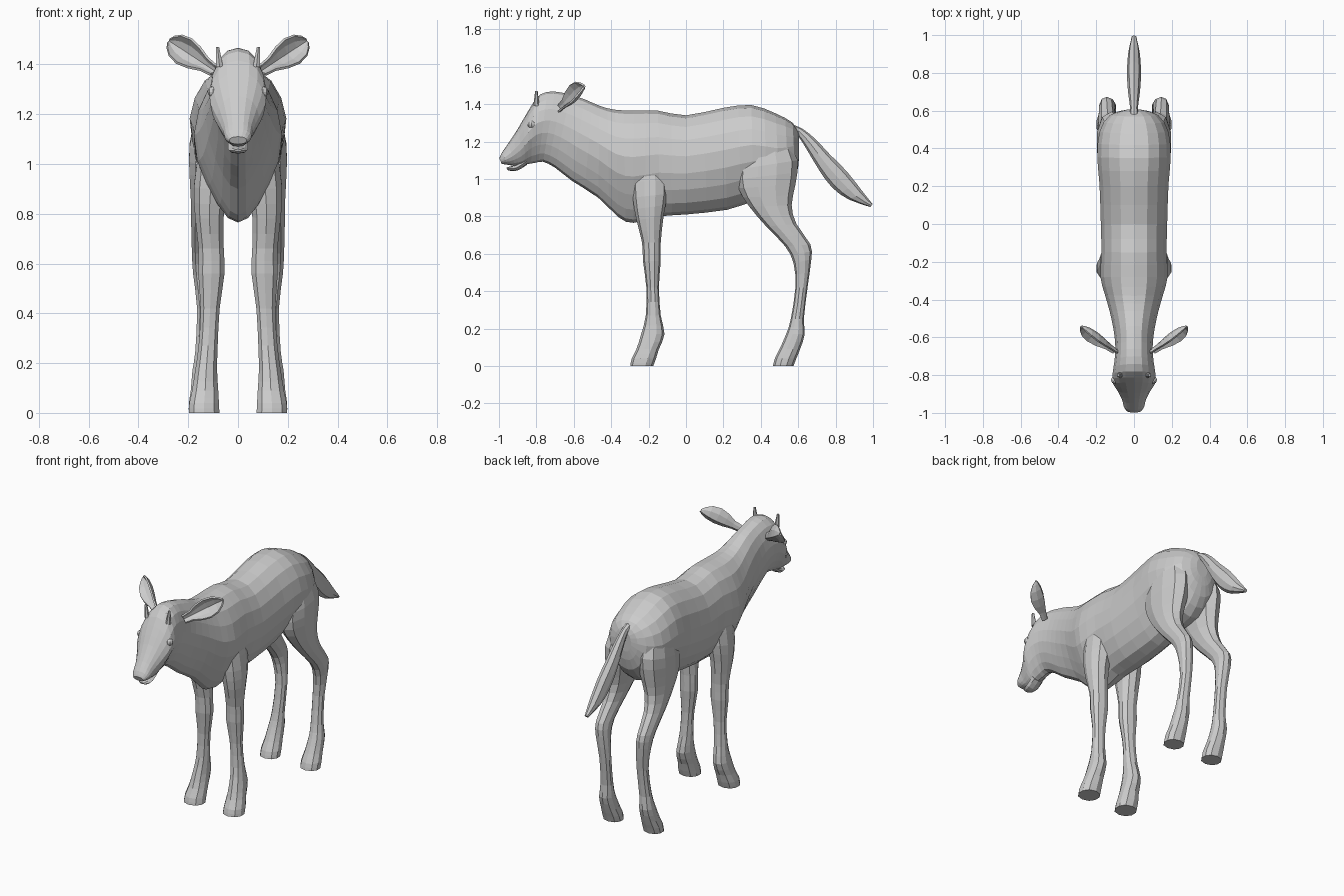
import bpy, bmesh
from math import sin, cos, pi, copysign
from mathutils import Vector


def spline(rows, n):
    """Catmull-Rom refinement of a table of cross-sections."""
    out = []
    for i in range(len(rows) - 1):
        a, b, c, d = (rows[max(0, min(len(rows) - 1, i + k))] for k in (-1, 0, 1, 2))
        for s in range(n):
            t = s / n
            out.append([0.5 * (2*q + (r - p)*t + (2*p - 5*q + 4*r - v)*t*t + (3*q - p - 3*r + v)*t**3)
                        for p, q, r, v in zip(a, b, c, d)])
    return out + [list(rows[-1])]


def finish(bm, name):
    bmesh.ops.recalc_face_normals(bm, faces=bm.faces)
    me = bpy.data.meshes.new(name)
    bm.to_mesh(me)
    bm.free()
    ob = bpy.data.objects.new(name, me)
    bpy.context.collection.objects.link(ob)
    return ob


def loft(name, rows, sides, n=2, power=1.0, side=1):
    """Rows: y, z of one edge, y, z of the opposite edge, x centre, half width, pinch of second edge."""
    bm = bmesh.new()
    rings = []
    for y1, z1, y2, z2, x, w, pinch in spline(rows, n):
        ring = []
        for k in range(sides):
            a = 2 * pi * k / sides
            c, s = cos(a), sin(a)
            s = copysign(abs(s) ** power, s)
            f = (1 - c) / 2
            px = side * (x + w * s * (1 - pinch * max(0, -c)))
            ring.append(bm.verts.new((px, y1 + (y2 - y1) * f, z1 + (z2 - z1) * f)))
        rings.append(ring)
    for r, q in zip(rings, rings[1:]):
        for k in range(sides):
            j = (k + 1) % sides
            bm.faces.new((r[k], r[j], q[j], q[k]))
    bm.faces.new(rings[0])
    bm.faces.new(rings[-1][::-1])
    return finish(bm, name)


# Trunk, neck and head: top y z, bottom y z, half width, belly pinch
trunk = [
    (.605, 1.24, .605, 1.12, .04, 0), (.57, 1.30, .585, 1.0, .13, .2),
    (.48, 1.35, .50, .90, .185, .3), (.35, 1.395, .36, .88, .197, .3),
    (.20, 1.38, .22, .835, .185, .2), (0, 1.34, 0, .81, .178, .1),
    (-.15, 1.365, -.14, .80, .175, .2), (-.28, 1.365, -.28, .765, .18, .45),
    (-.38, 1.37, -.36, .795, .157, .5), (-.46, 1.39, -.47, .90, .13, .4),
    (-.54, 1.425, -.61, .99, .108, .3), (-.62, 1.45, -.70, 1.06, .10, .2),
    (-.70, 1.467, -.765, 1.092, .105, .3), (-.78, 1.452, -.81, 1.085, .115, .4),
    (-.84, 1.37, -.845, 1.08, .114, .45), (-.895, 1.275, -.875, 1.07, .086, .3),
    (-.95, 1.19, -.915, 1.07, .062, .2), (-.985, 1.14, -.95, 1.075, .054, .1),
    (-.998, 1.11, -.985, 1.08, .035, 0)]
body = loft("body", [(a, b, c, d, 0, w, p) for a, b, c, d, w, p in trunk], 18, power=.88)

# Legs: front edge y z, back edge y z, x centre, half width
hind = [
    (.32, 1.20, .54, 1.22, .10, .07), (.275, 1.05, .597, 1.10, .115, .083),
    (.28, .95, .585, .97, .12, .078), (.34, .85, .565, .86, .13, .062),
    (.43, .745, .59, .76, .14, .05), (.53, .64, .665, .65, .145, .042),
    (.575, .55, .67, .57, .14, .042), (.585, .42, .65, .42, .13, .036),
    (.56, .25, .63, .25, .135, .038), (.535, .17, .635, .17, .14, .045),
    (.50, .09, .61, .09, .14, .052), (.475, .04, .59, .04, .14, .06),
    (.465, 0, .575, 0, .14, .06)]
fore = [
    (-.29, 1.05, -.10, 1.05, .10, .06), (-.285, .90, -.10, .92, .11, .07),
    (-.265, .78, -.12, .80, .115, .06), (-.235, .66, -.135, .66, .108, .053),
    (-.23, .56, -.135, .56, .107, .055), (-.212, .42, -.145, .42, .112, .04),
    (-.215, .27, -.135, .27, .12, .04), (-.24, .17, -.115, .17, .128, .046),
    (-.265, .09, -.145, .09, .132, .055), (-.29, .04, -.16, .04, .136, .062),
    (-.298, 0, -.175, 0, .136, .064)]
legs = [loft(name, [r + (0,) for r in rows], 10, power=.85, side=s)
        for name, rows in (("hind_leg", hind), ("front_leg", fore)) for s in (1, -1)]

# Weld the legs into the trunk
bpy.context.view_layer.objects.active = body
for leg in legs:
    mod = body.modifiers.new("weld", 'BOOLEAN')
    mod.operation, mod.solver, mod.object = 'UNION', 'EXACT', leg
    bpy.ops.object.modifier_apply(modifier=mod.name)
    bpy.data.objects.remove(leg)

# Tail and lower jaw: upper edge y z, lower edge y z, half width
tail = [(.57, 1.29, .56, 1.24, .025), (.62, 1.27, .595, 1.235, .02), (.69, 1.215, .65, 1.15, .028),
        (.77, 1.13, .71, 1.05, .035), (.86, 1.04, .78, .955, .037), (.95, .925, .87, .89, .03),
        (.998, .865, .985, .85, .012)]
jaw = [(-.86, 1.11, -.85, 1.075, .04), (-.91, 1.075, -.90, 1.045, .04),
       (-.945, 1.066, -.94, 1.043, .03), (-.96, 1.06, -.957, 1.05, .015)]
for name, rows in (("tail", tail), ("lower_jaw", jaw)):
    loft(name, [(a, b, c, d, 0, w, 0) for a, b, c, d, w in rows], 8)


def ear(side):
    """Cupped leaf opening forwards."""
    root, tip = Vector((.095, -.675, 1.375)), Vector((.278, -.545, 1.495))
    axis = (tip - root).normalized()
    n = Vector((.35, -.9, .2))
    n = (n - axis * n.dot(axis)).normalized()
    u = axis.cross(n)
    bm = bmesh.new()
    grid = []
    for t, w in ((0, .022), (.2, .028), (.4, .047), (.6, .056), (.8, .047), (.93, .026), (1, .006)):
        row = []
        for v in (-1, -.6, 0, .6, 1):
            p = root.lerp(tip, t) + u * w * v + n * (w * (.9 * v * v - .4))
            row.append(bm.verts.new((side * p.x, p.y, p.z)))
        grid.append(row)
    for r, q in zip(grid, grid[1:]):
        for k in range(4):
            bm.faces.new((r[k], r[k + 1], q[k + 1], q[k]))
    ob = finish(bm, "ear")
    mod = ob.modifiers.new("thickness", 'SOLIDIFY')
    mod.thickness, mod.offset = .01, 0


# Ears, horn buds and eyes on both sides
for s in (1, -1):
    ear(s)
    bpy.ops.mesh.primitive_cone_add(vertices=6, radius1=.016, radius2=.007, depth=.08,
                                    location=(s * .078, -.80, 1.43), rotation=(0, s * .1, 0))
    bpy.context.object.name = "horn_bud"
    bpy.ops.mesh.primitive_uv_sphere_add(segments=8, ring_count=6, radius=.022,
                                         location=(s * .1, -.825, 1.29))
    bpy.context.object.name = "eye"
